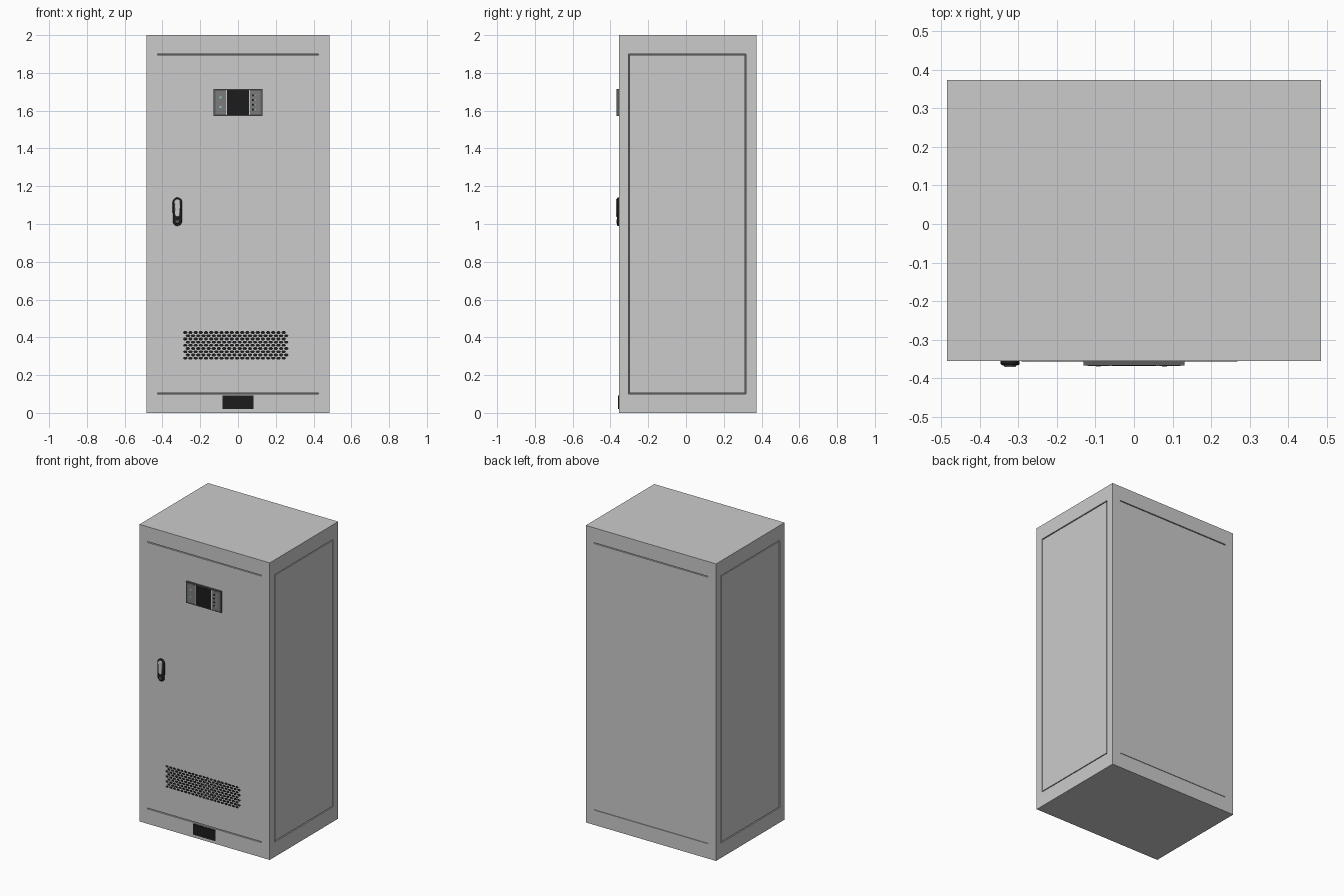
import bpy, bmesh, math

if "Cube" in bpy.data.objects:
    bpy.data.objects.remove(bpy.data.objects["Cube"])

def mat(name, c):
    m = bpy.data.materials.new(name)
    m.diffuse_color = (*c, 1)
    m.use_nodes = True
    m.node_tree.nodes["Principled BSDF"].inputs["Base Color"].default_value = m.diffuse_color
    return m

BLACK = mat("black", (0.012, 0.012, 0.012))
DARK = mat("dark_grey", (0.11, 0.11, 0.11))
MID = mat("mid_grey", (0.2, 0.2, 0.2))
LIGHT = mat("light_grey", (0.6, 0.6, 0.6))
CYAN = mat("cyan", (0.25, 0.7, 0.7))

def finish(name, bm, m=None):
    bmesh.ops.recalc_face_normals(bm, faces=bm.faces)
    me = bpy.data.meshes.new(name)
    bm.to_mesh(me)
    bm.free()
    ob = bpy.data.objects.new(name, me)
    bpy.context.collection.objects.link(ob)
    if m:
        me.materials.append(m)
    return ob

def box(name, x0, x1, y0, y1, z0, z1, m=None):
    bm = bmesh.new()
    bmesh.ops.create_cube(bm, size=1)
    for v in bm.verts:
        v.co = ((x0 + x1) / 2 + v.co.x * (x1 - x0),
                (y0 + y1) / 2 + v.co.y * (y1 - y0),
                (z0 + z1) / 2 + v.co.z * (z1 - z0))
    return finish(name, bm, m)

def add_prism(bm, pts, y0, y1):
    """Extrude an x,z outline from y0 to y1 (front)."""
    f = bm.faces.new([bm.verts.new((x, y0, z)) for x, z in pts])
    for v in [g for g in bmesh.ops.extrude_face_region(bm, geom=[f])["geom"]
              if isinstance(g, bmesh.types.BMVert)]:
        v.co.y = y1

def ring(cx, cz, rx, rz, n):
    return [(cx + rx * math.cos(2 * math.pi * i / n),
             cz + rz * math.sin(2 * math.pi * i / n)) for i in range(n)]

def capsule(cx, z0, z1, r0, r1, n=10):
    """Tapered capsule outline: radius r0 at the bottom, r1 at the top."""
    top = [(cx + r1 * math.cos(math.pi * i / n), z1 - r1 + r1 * math.sin(math.pi * i / n)) for i in range(n + 1)]
    low = [(cx - r0 * math.cos(math.pi * i / n), z0 + r0 - r0 * math.sin(math.pi * i / n)) for i in range(n + 1)]
    return top + low

W, F, B = 0.485, -0.355, 0.373
G = 0.006   # panel gap

# Plinth, top cap and dark inner core seen through the gaps
box("plinth", -W, W, F, B, 0, 0.1)
box("top_cap", -W, W, F, B, 1.9, 2.0)
box("inner_core", -W + 0.015, W - 0.015, F + 0.015, B - 0.015, 0.1, 1.9, DARK)

# Corner posts and side panels
for s, side in ((-1, "left"), (1, "right")):
    xa, xb = sorted((s * 0.425, s * W))
    box(side + "_front_post", xa, xb, F, -0.305, 0.1, 1.9)
    box(side + "_back_post", xa, xb, 0.318, B, 0.1, 1.9)
    xa, xb = sorted((s * 0.455, s * (W - 0.001)))
    box(side + "_panel", xa, xb, -0.305 + G, 0.318 - G, 0.1 + G, 1.9 - G)

# Door and back panel
box("door", -0.425, 0.425, F, -0.305, 0.1 + G, 1.9 - G)
box("back_panel", -0.425, 0.425, 0.318, B, 0.1 + G / 2, 1.9 - G)

# Nameplate block on the plinth
box("plinth_plate", -0.082, 0.082, F - 0.004, F + 0.01, 0.02, 0.093, BLACK)

# Control panel: housing, side faces, screen, trim lines
box("control_housing", -0.131, 0.131, -0.367, F + 0.01, 1.572, 1.715, DARK)
for x0, x1, n in ((-0.12, -0.064, "left"), (0.064, 0.12, "right")):
    box(n + "_control_face", x0, x1, -0.3676, -0.36, 1.582, 1.705, MID)
box("screen", -0.057, 0.057, -0.368, -0.36, 1.577, 1.71, BLACK)
for s in (-1, 1):
    box("screen_trim", s * 0.0605 - 0.002, s * 0.0605 + 0.002, -0.3682, -0.36, 1.577, 1.71, LIGHT)

# Indicator lamps and buttons
bm = bmesh.new()
for z in (1.62, 1.67):
    add_prism(bm, ring(-0.093, z, 0.006, 0.006, 12), -0.364, -0.3686)
finish("indicator_lamps", bm, CYAN)
bm = bmesh.new()
for i in range(4):
    add_prism(bm, ring(0.079, 1.606 + i * 0.025, 0.006, 0.006, 12), -0.364, -0.3686)
finish("buttons", bm, BLACK)
for i in range(4):
    z = 1.606 + i * 0.025
    box("button_mark", 0.09, 0.096, -0.368, -0.364, z - 0.002, z + 0.002, CYAN)

# Ventilation grille: staggered hexagonal openings
bm = bmesh.new()
rows, cols = 9, 20
for r in range(rows):
    for c in range(cols):
        x = -0.279 + c * 0.0274 + (0.0137 if r % 2 else 0)
        if x < 0.258:
            add_prism(bm, ring(x, 0.29 + r * 0.0169, 0.0125, 0.0082, 6), F + 0.002, F - 0.0006)
finish("vent_openings", bm, BLACK)

# Swing handle: rounded escutcheon, lever and lock
def handle_part(name, pts, y0, y1, m, bevel):
    bm = bmesh.new()
    add_prism(bm, pts, y0, y1)
    ob = finish(name, bm, m)
    mod = ob.modifiers.new("bevel", 'BEVEL')
    mod.width, mod.segments, mod.limit_method = bevel, 3, 'ANGLE'
    mod.angle_limit = math.radians(50)
    bpy.context.view_layer.objects.active = ob
    ob.select_set(True)
    bpy.ops.object.shade_smooth_by_angle()
    ob.select_set(False)

HX = -0.321
handle_part("handle_base", capsule(HX, 0.99, 1.14, 0.024, 0.025), F + 0.005, -0.366, BLACK, 0.006)
handle_part("handle_lever", capsule(HX, 1.038, 1.132, 0.013, 0.016), -0.36, -0.371, LIGHT, 0.004)
handle_part("handle_lock", ring(HX, 1.013, 0.01, 0.01, 16), -0.36, -0.369, DARK, 0.002)
